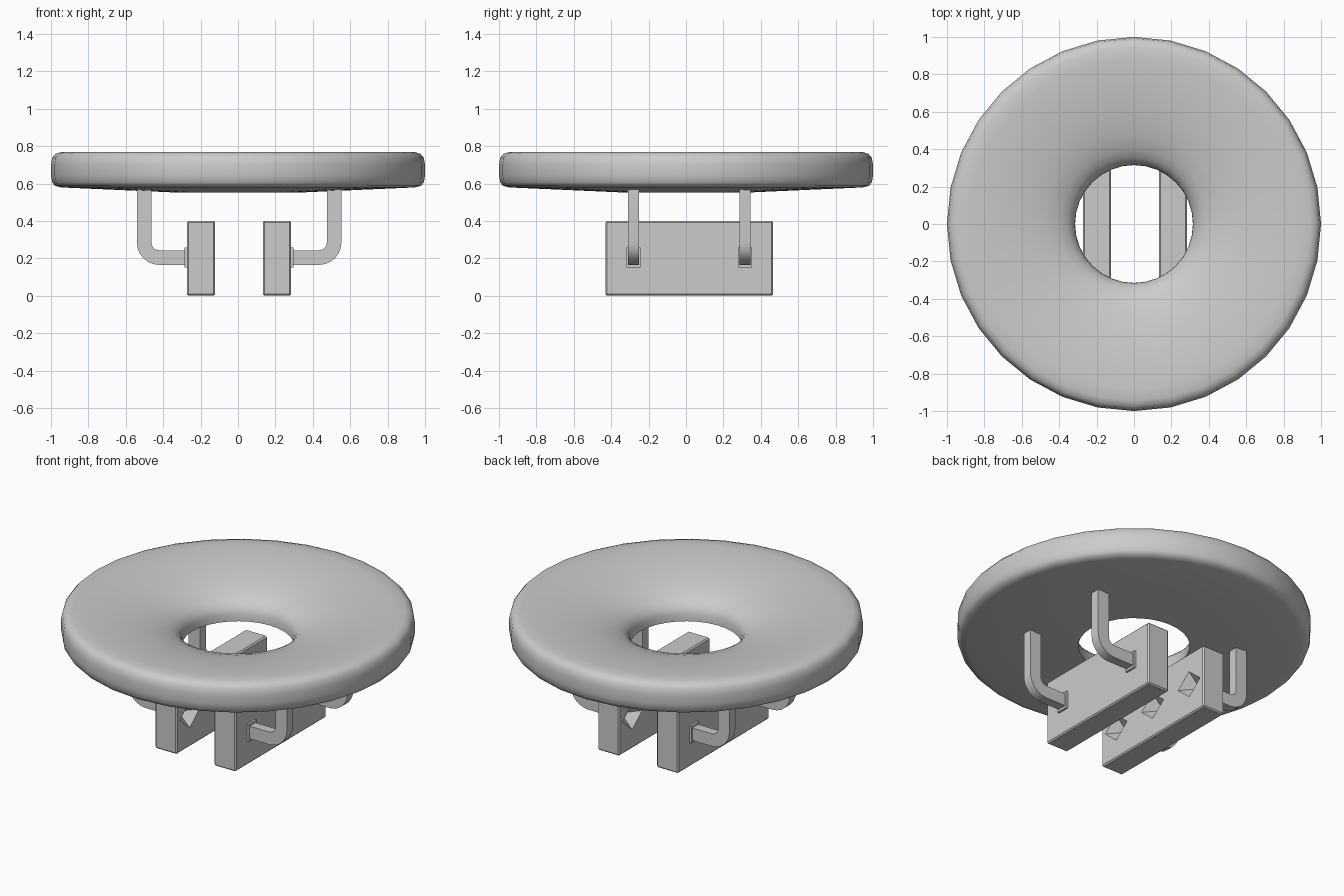
import bpy, bmesh, math
from mathutils import Matrix, Vector

if "Cube" in bpy.data.objects:
    bpy.data.objects.remove(bpy.data.objects["Cube"])

CX, CY = 0.006, 0.018     # centre of the clamp assembly


def finish(name, bm, angle=None):
    bmesh.ops.recalc_face_normals(bm, faces=bm.faces[:])
    me = bpy.data.meshes.new(name)
    bm.to_mesh(me)
    bm.free()
    ob = bpy.data.objects.new(name, me)
    bpy.context.collection.objects.link(ob)
    bpy.ops.object.select_all(action='DESELECT')
    ob.select_set(True)
    bpy.context.view_layer.objects.active = ob
    if angle:
        bpy.ops.object.shade_smooth_by_angle(angle=math.radians(angle))
    return ob


def lathe(name, profile, steps, angle):
    bm = bmesh.new()
    rings = [[bm.verts.new((r * math.cos(2 * math.pi * i / steps),
                            r * math.sin(2 * math.pi * i / steps), z))
              for i in range(steps)] for r, z in profile]
    for k, a in enumerate(rings):
        b = rings[(k + 1) % len(rings)]
        for i in range(steps):
            j = (i + 1) % steps
            bm.faces.new((a[i], a[j], b[j], b[i]))
    return finish(name, bm, angle)


def box(bm, centre, size):
    m = Matrix.Translation(centre) @ Matrix.Diagonal((*size, 1))
    bmesh.ops.create_cube(bm, size=1, matrix=m)


# Dished ring with a funnel-shaped hole
lathe("dished_ring", [
    (0.315, 0.553), (0.316, 0.60), (0.33, 0.632), (0.355, 0.658),
    (0.40, 0.684), (0.48, 0.713), (0.60, 0.74), (0.75, 0.76),
    (0.88, 0.769), (0.945, 0.768), (0.975, 0.759), (0.993, 0.738),
    (1.0, 0.70), (1.0, 0.645), (0.994, 0.607), (0.978, 0.587),
    (0.945, 0.579), (0.65, 0.566), (0.36, 0.553)], 32, 50)


# Clamp blocks with three diamond pits on the inner faces
def clamp_block(name, s):
    bm = bmesh.new()
    box(bm, (CX + s * 0.203, CY, 0.2), (0.15, 0.895, 0.4))
    bmesh.ops.bevel(bm, geom=bm.edges[:], offset=0.008, segments=1, affect='EDGES')
    block = finish(name, bm)
    cut = bmesh.new()
    inner = CX + s * 0.128
    for k in (-1, 0, 1):
        y = CY + k * 0.32
        tip = cut.verts.new((inner + s * 0.08, y, 0.2))
        back = cut.verts.new((inner - s * 0.08, y, 0.2))
        rim = [cut.verts.new((inner - s * 0.003, y + a, 0.2 + b))
               for a, b in ((0.1, 0), (0, 0.085), (-0.1, 0), (0, -0.085))]
        for i in range(4):
            cut.faces.new((rim[i], rim[(i + 1) % 4], tip))
            cut.faces.new((rim[(i + 1) % 4], rim[i], back))
    cutter = finish(name + "_cutter", cut)
    cutter.hide_render = True
    cutter.hide_set(True)
    mod = block.modifiers.new("pits", 'BOOLEAN')
    mod.operation = 'DIFFERENCE'
    mod.solver = 'EXACT'
    mod.object = cutter
    # bake the cut so the helper can go
    deps = bpy.context.evaluated_depsgraph_get()
    baked = bpy.data.meshes.new_from_object(block.evaluated_get(deps))
    block.modifiers.clear()
    block.data = baked
    bpy.data.objects.remove(cutter)


# Bent flat-bar brackets joining blocks to the ring
def bracket(name, s, y):
    x0, x1, zb, zt, w = 0.275, 0.547, 0.165, 0.59, 0.078
    ro, ri, n = 0.12, 0.042, 6
    cx, cz = x1 - ro, zb + ro
    arc = [math.radians(-90 + 90 * i / n) for i in range(n + 1)]
    pts = [(x0, zb)]
    pts += [(cx + ro * math.cos(a), cz + ro * math.sin(a)) for a in arc]
    pts += [(x1, zt), (x1 - w, zt)]
    pts += [(cx + ri * math.cos(a), cz + ri * math.sin(a)) for a in reversed(arc)]
    pts += [(x0, zb + w)]
    bm = bmesh.new()
    f = bm.faces.new([bm.verts.new((CX + s * x, y - 0.029, z)) for x, z in pts])
    new = bmesh.ops.extrude_face_region(bm, geom=[f])["geom"]
    bmesh.ops.translate(bm, vec=Vector((0, 0.058, 0)),
                        verts=[v for v in new if isinstance(v, bmesh.types.BMVert)])
    # small flange against the block
    box(bm, (CX + s * 0.28, y, 0.204), (0.022, 0.076, 0.108))
    finish(name, bm, 35)


for side, s in (("left", -1), ("right", 1)):
    clamp_block(side + "_clamp_block", s)
    bracket(side + "_front_bracket", s, CY - 0.298)
    bracket(side + "_back_bracket", s, CY + 0.298)
